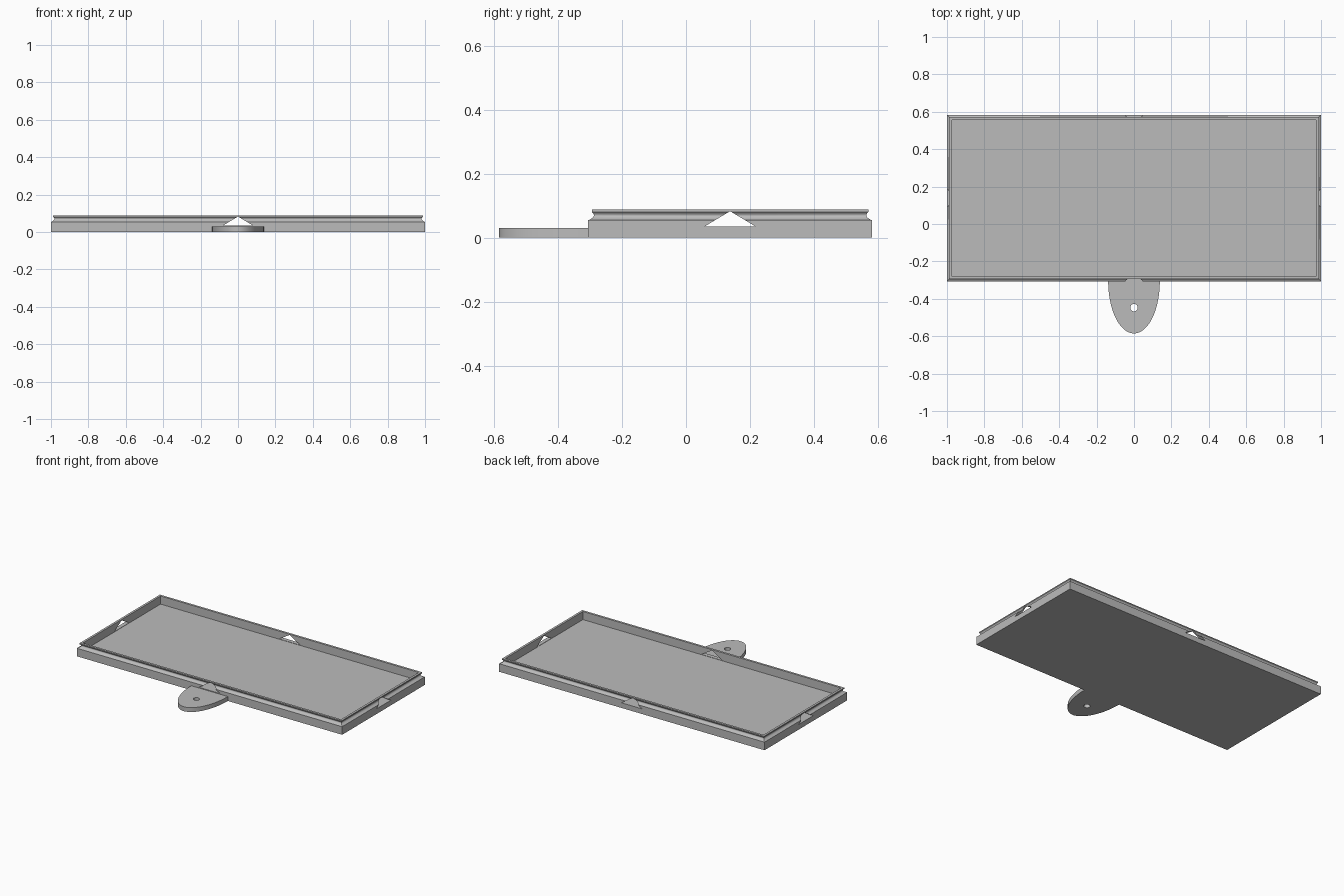
import bpy, bmesh, math

if "Cube" in bpy.data.objects:
    bpy.data.objects.remove(bpy.data.objects["Cube"])

grey = bpy.data.materials.new("plain grey")
grey.use_nodes = True
COLOUR = (0.5, 0.5, 0.5, 1)
grey.diffuse_color = COLOUR
grey.node_tree.nodes["Principled BSDF"].inputs["Base Color"].default_value = COLOUR

HALF_X, HALF_Y, MID_Y = 1.0, 0.445, 0.138
FLOOR, LEDGE, RIM = 0.033, 0.055, 0.088


def finish(name, bm):
    bmesh.ops.recalc_face_normals(bm, faces=bm.faces)
    mesh = bpy.data.meshes.new(name)
    bm.to_mesh(mesh)
    bm.free()
    mesh.materials.append(grey)
    obj = bpy.data.objects.new(name, mesh)
    bpy.context.collection.objects.link(obj)
    return obj


def prism(name, outline, shift):
    """Closed solid from a planar outline pushed along a vector."""
    bm = bmesh.new()
    face = bm.faces.new([bm.verts.new(p) for p in outline])
    ext = bmesh.ops.extrude_face_region(bm, geom=[face])
    moved = [v for v in ext["geom"] if isinstance(v, bmesh.types.BMVert)]
    bmesh.ops.translate(bm, verts=moved, vec=shift)
    return finish(name, bm)


def activate(obj):
    bpy.ops.object.select_all(action="DESELECT")
    obj.select_set(True)
    bpy.context.view_layer.objects.active = obj


def cut(obj, cutter):
    mod = obj.modifiers.new("cut", "BOOLEAN")
    mod.operation = "DIFFERENCE"
    mod.solver = "EXACT"
    mod.object = cutter
    activate(obj)
    bpy.ops.object.modifier_apply(modifier=mod.name)
    bpy.data.objects.remove(cutter)


# Tray: wall section (inset, height) swept round a rectangle, capped below and at the floor
section = [(0, 0), (0, LEDGE), (0.003, LEDGE)]
for i in range(1, 9):                                   # hollow snap groove
    t = i / 8
    section.append((0.003 + 0.009 * t + 0.011 * math.sin(math.pi * t),
                    LEDGE + 0.026 * t))
section += [(0.012, RIM), (0.027, RIM), (0.027, FLOOR)]

bm = bmesh.new()
rings = []
for inset, z in section:
    x, y = HALF_X - inset, HALF_Y - inset
    rings.append([bm.verts.new((sx * x, MID_Y + sy * y, z))
                  for sx, sy in ((-1, -1), (1, -1), (1, 1), (-1, 1))])
for low, high in zip(rings, rings[1:]):
    for i in range(4):
        j = (i + 1) % 4
        bm.faces.new((low[i], low[j], high[j], high[i]))
bm.faces.new(rings[0])
bm.faces.new(rings[-1])
tray = finish("tray", bm)

# Triangular notch through the middle of each wall
triangle = [(-0.08, 0.035), (0.08, 0.035), (0, 0.083)]
for side in (-1, 1):
    start = MID_Y + side * (HALF_Y - 0.05)
    cut(tray, prism("notch_cutter", [(a, start, z) for a, z in triangle],
                    (0, side * 0.1, 0)))
    start = side * (HALF_X - 0.05)
    cut(tray, prism("notch_cutter", [(start, MID_Y + a, z) for a, z in triangle],
                    (side * 0.1, 0, 0)))

# Half-oval hanging tab with a round hole
front = MID_Y - HALF_Y
outline = [(0.138 * math.cos(math.pi * i / 40),
            front - 0.278 * math.sin(math.pi * i / 40), 0) for i in range(41)]
tab = prism("hanging_tab", outline, (0, 0, 0.03))
hole = [(0.02 * math.cos(math.tau * i / 32),
         -0.447 + 0.02 * math.sin(math.tau * i / 32), -0.02) for i in range(32)]
cut(tab, prism("hole_cutter", hole, (0, 0, 0.1)))

for part in (tray, tab):
    activate(part)
    bpy.ops.object.shade_smooth_by_angle(angle=math.radians(30))
